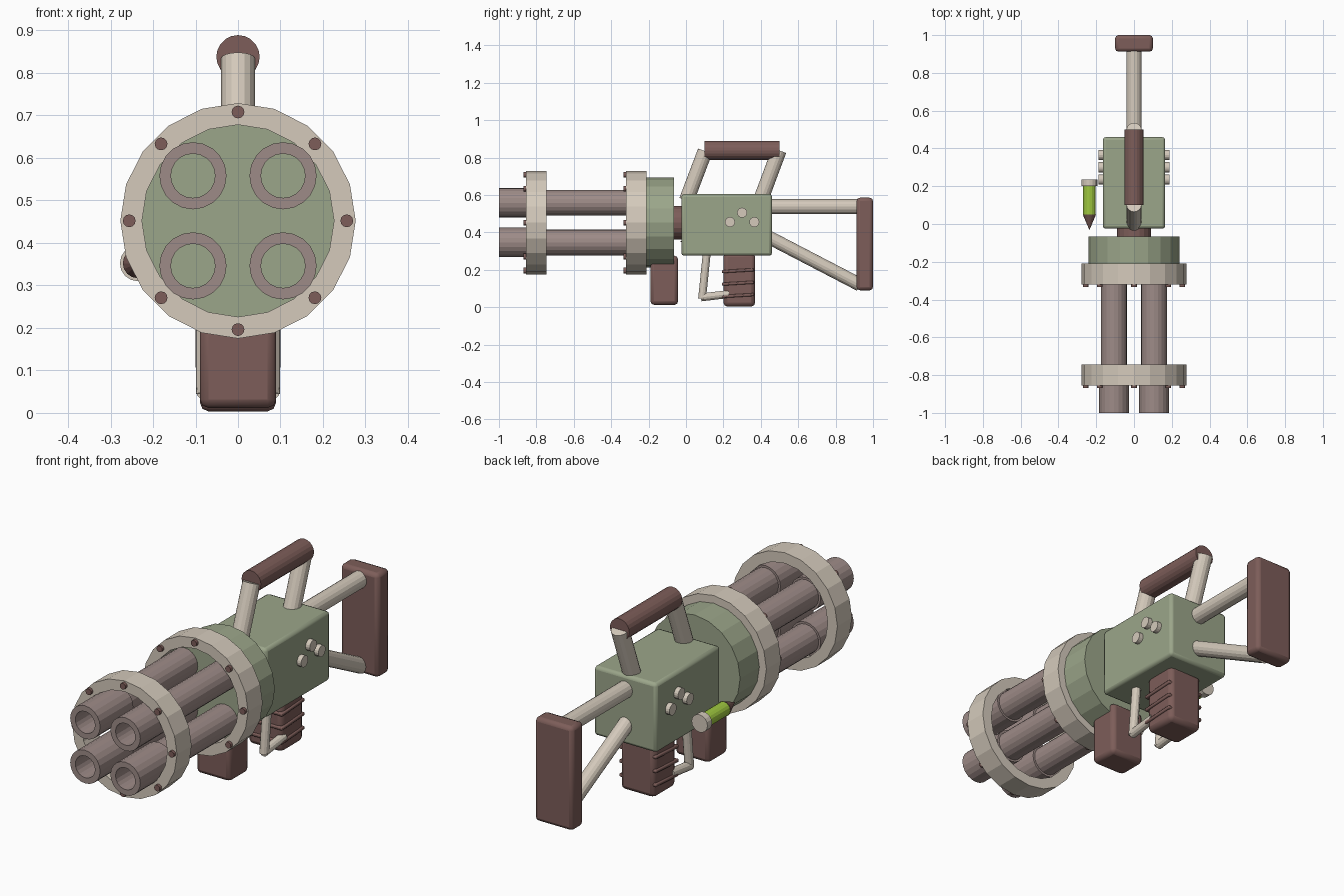
import bpy, math
from mathutils import Vector

if "Cube" in bpy.data.objects:
    bpy.data.objects.remove(bpy.data.objects["Cube"])


def material(name, r, g, b):
    m = bpy.data.materials.new(name)
    m.use_nodes = True
    m.diffuse_color = (r, g, b, 1)
    m.node_tree.nodes["Principled BSDF"].inputs["Base Color"].default_value = (r, g, b, 1)
    return m


BEIGE = material("beige", 0.66, 0.59, 0.50)
GREEN = material("sage green", 0.33, 0.38, 0.255)
BROWN = material("red brown", 0.205, 0.11, 0.10)
STEEL = material("warm grey", 0.34, 0.26, 0.245)
LIME = material("lime", 0.34, 0.57, 0.05)

AXIS_Z = 0.452  # height of the barrel cluster axis


def finish(ob, name, mat):
    ob.name = name
    ob.data.name = name
    ob.data.materials.clear()
    ob.data.materials.append(mat)
    return ob


def rod(name, a, b, r, mat, sides=16, tip=None):
    """Straight cylinder (or cone, if tip is given) from a to b."""
    a, b = Vector(a), Vector(b)
    d = b - a
    bpy.ops.mesh.primitive_cone_add(vertices=sides, radius1=r, radius2=r if tip is None else tip,
                                    depth=d.length, location=(a + b) / 2,
                                    rotation=d.to_track_quat('Z', 'Y').to_euler())
    return finish(bpy.context.object, name, mat)


def box(name, low, high, mat, bevel=0.015, tilt=0):
    low, high = Vector(low), Vector(high)
    bpy.ops.mesh.primitive_cube_add(size=1, location=(low + high) / 2)
    ob = bpy.context.object
    ob.scale = high - low
    bpy.ops.object.transform_apply(location=False, rotation=False, scale=True)
    ob.rotation_euler.x = tilt
    mod = ob.modifiers.new("Rounded edges", 'BEVEL')
    mod.width = bevel
    mod.segments = 2
    finish(ob, name, mat)
    bpy.ops.object.shade_smooth_by_angle()
    return ob


def lathe(name, profile, x, z, mat, sides=20):
    """Closed (radius, y) profile spun around a line parallel to y."""
    n = len(profile)
    verts, faces = [], []
    for i in range(sides):
        t = math.tau * i / sides
        verts += [(r * math.sin(t), y, r * math.cos(t)) for r, y in profile]
        k = (i + 1) % sides
        for j in range(n):
            q = (j + 1) % n
            faces.append((i * n + j, i * n + q, k * n + q, k * n + j))
    mesh = bpy.data.meshes.new(name)
    mesh.from_pydata(verts, [], faces)
    ob = bpy.data.objects.new(name, mesh)
    bpy.context.collection.objects.link(ob)
    ob.location = (x, 0, z)
    finish(ob, name, mat)
    # consistent outward normals
    bpy.ops.object.select_all(action='DESELECT')
    bpy.context.view_layer.objects.active = ob
    ob.select_set(True)
    bpy.ops.object.mode_set(mode='EDIT')
    bpy.ops.mesh.select_all(action='SELECT')
    bpy.ops.mesh.normals_make_consistent(inside=False)
    bpy.ops.object.mode_set(mode='OBJECT')
    return ob


# Barrel cluster: hollow tubes with a thicker muzzle
for sx in (-1, 1):
    for sz in (-1, 1):
        lathe("barrel", [(0.052, -1.0), (0.079, -1.0), (0.079, -0.75), (0.069, -0.75),
                         (0.069, -0.24), (0.052, -0.24)],
              sx * 0.106, AXIS_Z + sz * 0.106, STEEL)

# Clamp rings with eight bolts each
for name, front, back in (("front", -0.855, -0.745), ("rear", -0.32, -0.21)):
    lathe(name + "_ring", [(0.226, front), (0.277, front), (0.277, back), (0.226, back)],
          0, AXIS_Z, BEIGE)
    for i in range(8):
        t = math.tau * i / 8
        x, z = 0.256 * math.sin(t), AXIS_Z + 0.256 * math.cos(t)
        rod(name + "_ring_bolt", (x, front + 0.02, z), (x, front - 0.014, z), 0.015, BROWN, 12)

# Drum behind the barrels and the main housing
rod("drum", (0, -0.065, AXIS_Z), (0, -0.25, AXIS_Z), 0.24, GREEN, 20)
box("housing", (-0.165, -0.025, 0.275), (0.165, 0.46, 0.605), GREEN)
rod("drum_axle", (0, -0.07, AXIS_Z), (0, -0.02, AXIS_Z), 0.09, BROWN, 20)

# Magazine and ribbed pistol grip
box("magazine", (-0.09, -0.19, 0.012), (0.09, -0.042, 0.275), BROWN, 0.02)
box("pistol_grip", (-0.09, 0.2, 0.003), (0.09, 0.37, 0.29), BROWN, 0.022)
for z in (0.062, 0.128, 0.195):
    box("grip_rib", (-0.098, 0.192, z - 0.008), (0.098, 0.365, z + 0.008), BROWN, 0.005, 0.06)

# Paired trigger guards
for x in (-0.078, 0.078):
    rod("guard_upright", (x, 0.112, 0.3), (x, 0.086, 0.045), 0.021, BEIGE, 12)
    rod("guard_base", (x, 0.08, 0.052), (x, 0.23, 0.07), 0.021, BEIGE, 12)

# Side buttons
for side in (-1, 1):
    for y, z in ((0.235, 0.455), (0.3, 0.505), (0.365, 0.455)):
        rod("side_button", (side * 0.15, y, z), (side * 0.187, y, z), 0.027, BEIGE, 16)

# Carry handle
rod("handle_front_post", (0, 0.002, 0.57), (0, 0.102, 0.834), 0.04, BEIGE)
rod("handle_rear_post", (0, 0.398, 0.57), (0, 0.498, 0.838), 0.04, BEIGE)
rod("handle_grip", (0, 0.1, 0.838), (0, 0.5, 0.838), 0.051, BROWN, 20)

# Shoulder stock
rod("stock_upper_bar", (0, 0.44, 0.537), (0, 0.93, 0.537), 0.04, BEIGE)
rod("stock_lower_bar", (0, 0.43, 0.38), (0, 0.93, 0.12), 0.036, BEIGE)
box("stock_butt", (-0.1, 0.912, 0.09), (0.1, 1.0, 0.585), BROWN, 0.018)

# Dart beside the housing
X, Z = -0.236, 0.352
rod("dart_cap", (X, 0.235, Z), (X, 0.2, Z), 0.042, BEIGE)
rod("dart_body", (X, 0.205, Z), (X, 0.05, Z), 0.033, LIME)
rod("dart_tip", (X, 0.05, Z), (X, -0.032, Z), 0.035, BROWN, 16, 0.0)
